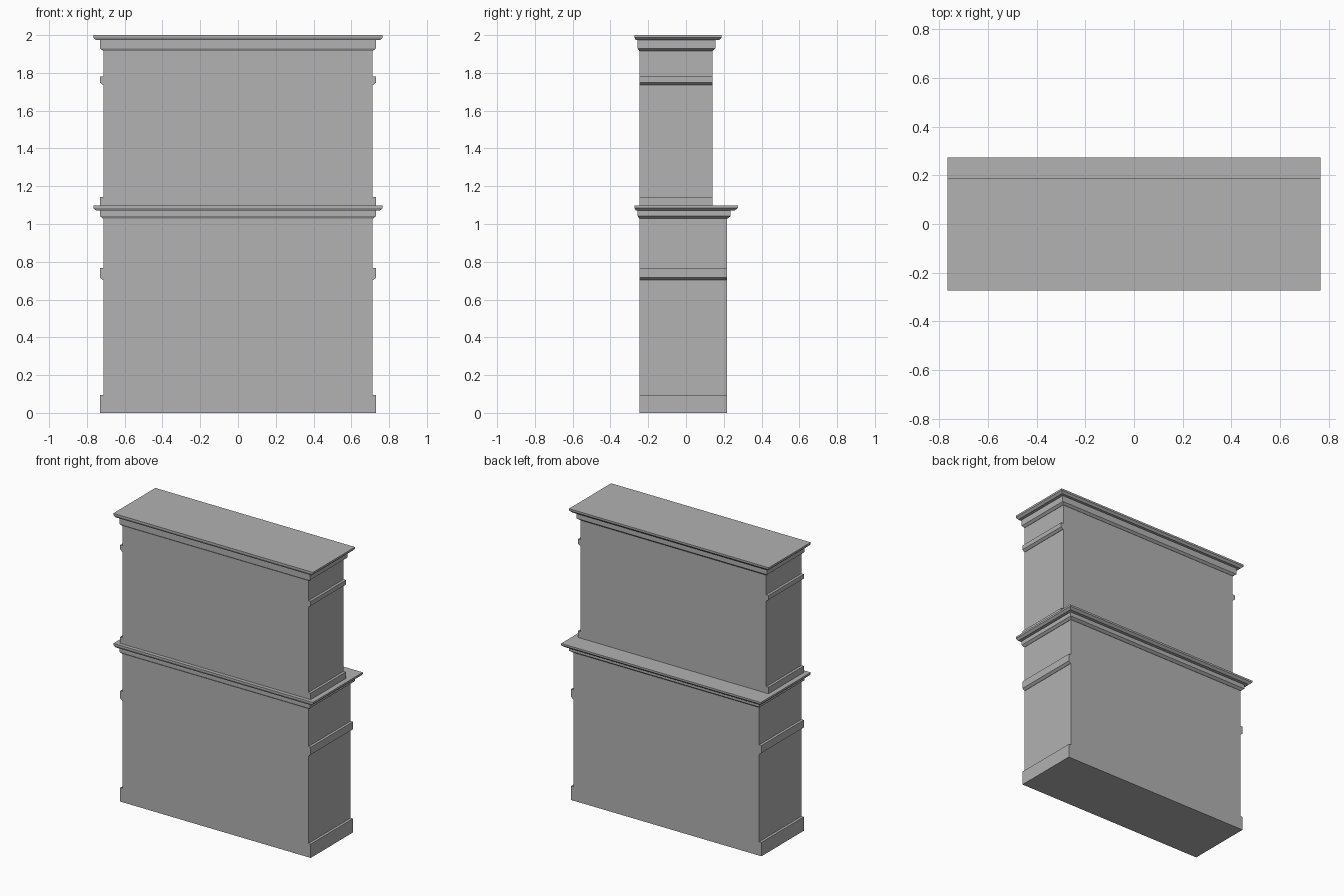
import bpy
import bmesh

cube = bpy.data.objects.get("Cube")
if cube:
    bpy.data.objects.remove(cube, do_unlink=True)

grey = bpy.data.materials.new("plain grey")
grey.use_nodes = True
colour = (0.445, 0.445, 0.445, 1)
grey.diffuse_color = colour
grey.node_tree.nodes["Principled BSDF"].inputs["Base Color"].default_value = colour


def stack(name, layers):
    """Closed solid through horizontal rectangles (x0, x1, y0, y1, z)."""
    bm = bmesh.new()
    rings = [[bm.verts.new((x, y, z)) for x, y in
              ((x0, y0), (x1, y0), (x1, y1), (x0, y1))]
             for x0, x1, y0, y1, z in layers]
    for low, high in zip(rings, rings[1:]):
        for i in range(4):
            j = (i + 1) % 4
            bm.faces.new((low[i], low[j], high[j], high[i]))
    bm.faces.new(rings[0][::-1])
    bm.faces.new(rings[-1])
    bmesh.ops.recalc_face_normals(bm, faces=bm.faces)
    mesh = bpy.data.meshes.new(name)
    bm.to_mesh(mesh)
    bm.free()
    mesh.materials.append(grey)
    obj = bpy.data.objects.new(name, mesh)
    bpy.context.collection.objects.link(obj)


HALF = 0.713       # half width of the body
FRONT = -0.247     # shared front plane
STEP = 0.018       # projection of the side trim
SIDE_LIP, FRONT_LIP = 0.053, 0.026


def side_trim(name, back, bottom, top, chamfer=0):
    # Matching trim on the left and right, flush with front and back
    for label, s in (("left", 1), ("right", -1)):
        def layer(out, z):
            a, b = sorted((s * (HALF - 0.01), s * (HALF + out)))
            return (a, b, FRONT, back, z)
        layers = [layer(STEP, bottom + chamfer), layer(STEP, top)]
        if chamfer:
            layers.insert(0, layer(0.002, bottom))
        stack(f"{label}_{name}", layers)


def cabinet(name, back, back_lip, bottom, top, base_top, rail_low, rail_top,
            mould_low):
    def layer(f, z):
        w = HALF + f * SIDE_LIP
        return (-w, w, FRONT - f * FRONT_LIP, back + f * back_lip, z)

    # Body, moulding and overhanging top slab
    stack(f"{name}_body", [layer(0, bottom), layer(0, mould_low + 0.01)])
    stack(f"{name}_cornice", [
        layer(0.04, mould_low), layer(0.34, mould_low + 0.013),
        layer(0.34, top - 0.027), layer(0.72, top - 0.027),
        layer(1, top - 0.013), layer(1, top)])

    # Skirting and rail on each side
    side_trim(f"{name}_skirting", back, bottom, base_top)
    side_trim(f"{name}_rail", back, rail_low, rail_top, 0.013)


cabinet("lower", 0.217, 0.057, 0, 1.098, 0.096, 0.703, 0.768, 1.029)
cabinet("upper", 0.14, 0.048, 1.098, 2, 1.143, 1.736, 1.78, 1.917)
